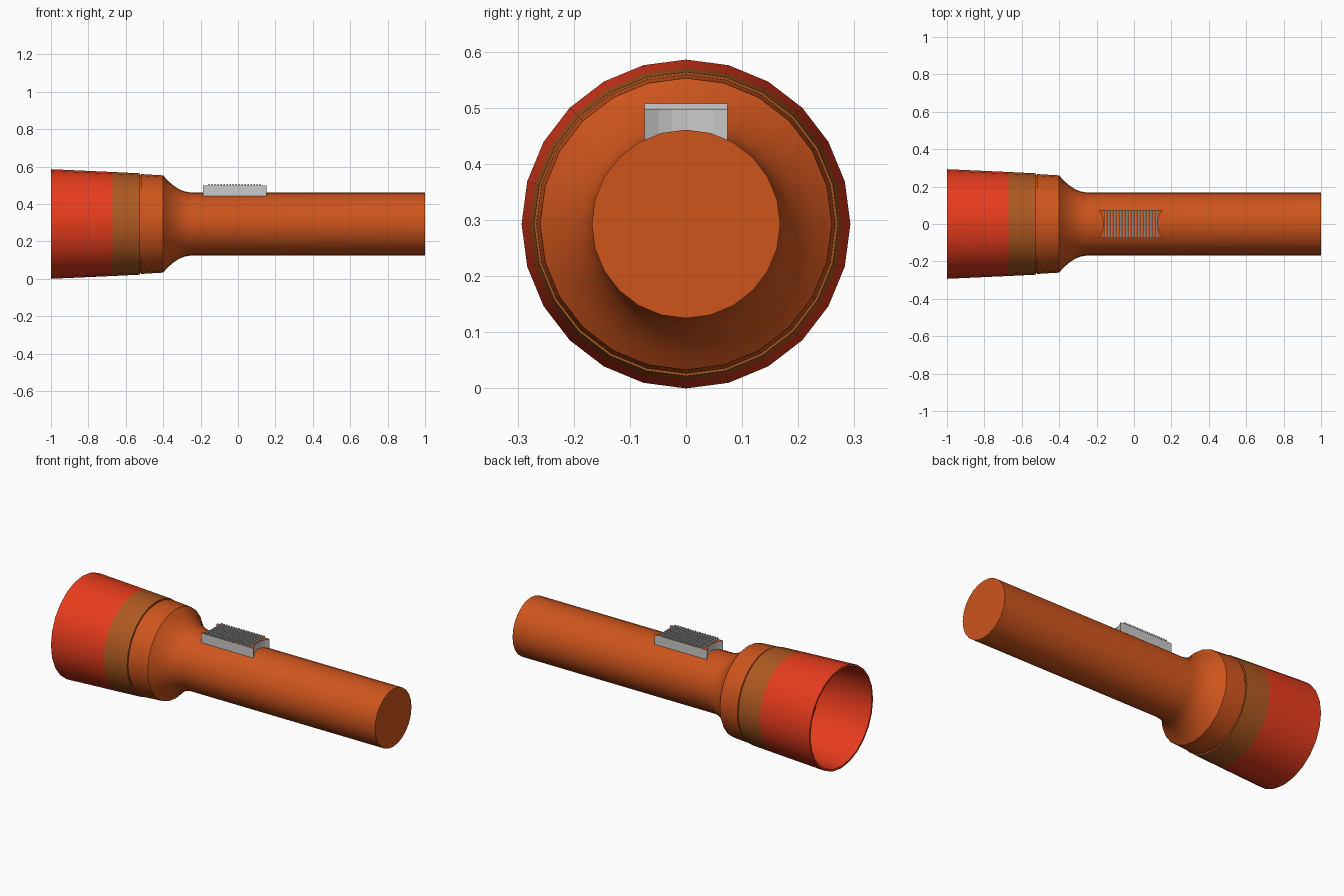
import bpy, bmesh, math

if "Cube" in bpy.data.objects:
    bpy.data.objects.remove(bpy.data.objects["Cube"])

AXIS_Z = 0.293
SIDES = 24


def material(name, rgb):
    m = bpy.data.materials.new(name)
    m.diffuse_color = (*rgb, 1)
    m.use_nodes = True
    m.node_tree.nodes["Principled BSDF"].inputs["Base Color"].default_value = m.diffuse_color
    return m


orange = material("orange_plastic", (0.62, 0.09, 0.012))
brown = material("brown_band", (0.42, 0.10, 0.015))
red = material("red_lens_ring", (0.80, 0.045, 0.012))


def make_object(name, bm, mats, smooth=True):
    bmesh.ops.recalc_face_normals(bm, faces=bm.faces)
    mesh = bpy.data.meshes.new(name)
    bm.to_mesh(mesh)
    bm.free()
    for m in mats:
        mesh.materials.append(m)
    ob = bpy.data.objects.new(name, mesh)
    bpy.context.collection.objects.link(ob)
    if smooth:
        bpy.ops.object.select_all(action='DESELECT')
        ob.select_set(True)
        bpy.context.view_layer.objects.active = ob
        bpy.ops.object.shade_smooth_by_angle(angle=math.radians(30))
    return ob


def lathe(name, profile, mat, cap_start=False, cap_end=False):
    """Revolve (x, radius) points round the torch axis."""
    bm = bmesh.new()
    rings = []
    for x, r in profile:
        rings.append([bm.verts.new((x, r * math.sin(a), AXIS_Z + r * math.cos(a)))
                      for a in (2 * math.pi * i / SIDES for i in range(SIDES))])
    for a, b in zip(rings, rings[1:]):
        for i in range(SIDES):
            j = (i + 1) % SIDES
            bm.faces.new((a[i], a[j], b[j], b[i]))
    if cap_start:
        bm.faces.new(rings[0])
    if cap_end:
        bm.faces.new(rings[-1])
    return make_object(name, bm, [mat])


# Handle with a flared neck, collar and groove
neck = [(-0.40, 0.26), (-0.375, 0.231), (-0.345, 0.206), (-0.315, 0.186),
        (-0.285, 0.174), (-0.25, 0.168)]
lathe("handle", [(-0.53, 0.262), (-0.518, 0.262), (-0.518, 0.267)] + neck + [(1.0, 0.168)],
      orange, cap_start=True, cap_end=True)

# Band between the lens ring and the groove
lathe("head_band", [(-0.67, 0.278), (-0.525, 0.271), (-0.525, 0.26)], brown)

# Hollow lens ring, open at the front with a floor inside
lathe("lens_ring", [(-0.67, 0.278), (-1.0, 0.293), (-1.0, 0.282), (-0.67, 0.266)],
      red, cap_end=True)


def end_x(y, sign):
    """Concave end of the switch in plan."""
    return -0.018 + sign * (0.145 + 0.025 * (y / 0.074) ** 2)


# Switch block with scooped ends
bm = bmesh.new()
ys = [-0.074 + 0.148 * i / 6 for i in range(7)]
plan = [(end_x(y, 1), y) for y in ys] + [(end_x(y, -1), y) for y in reversed(ys)]
low = [bm.verts.new((x, y, 0.44)) for x, y in plan]
high = [bm.verts.new((x, y, 0.498)) for x, y in plan]
bm.faces.new(low)
top = bm.faces.new(high)
for i in range(len(plan)):
    j = (i + 1) % len(plan)
    bm.faces.new((low[i], low[j], high[j], high[i]))
grey = material("grey_plastic", (0.8, 0.8, 0.8))
top.material_index = 1
make_object("switch", bm, [grey, orange], smooth=False)

# Grip ridges across the switch
bm = bmesh.new()
COUNT = 20
for i in range(COUNT):
    x = -0.018 + 0.304 * (i / (COUNT - 1) - 0.5)
    cube = bmesh.ops.create_cube(bm, size=1)["verts"]
    for v in cube:
        v.co = (x + v.co.x * 0.008, v.co.y * 0.148, 0.5025 + v.co.z * 0.011)
    if abs(x + 0.018) > 0.145:
        bmesh.ops.delete(bm, geom=cube, context='VERTS')
make_object("switch_ridges", bm, [grey], smooth=False)
